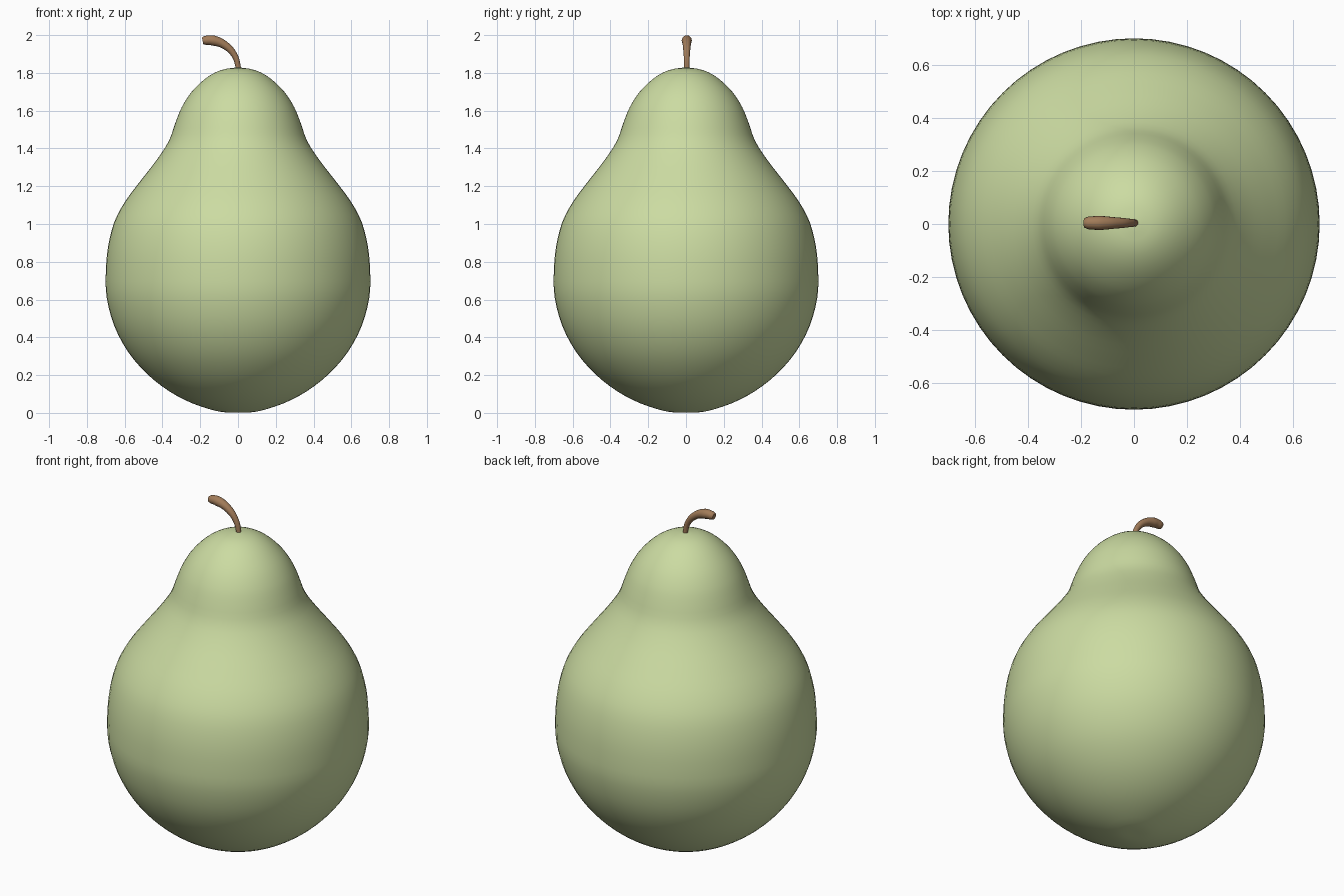
import bpy, bmesh, math
from mathutils import Vector

if "Cube" in bpy.data.objects:
    bpy.data.objects.remove(bpy.data.objects["Cube"])


def material(name, color):
    m = bpy.data.materials.new(name)
    m.diffuse_color = color
    m.use_nodes = True
    m.node_tree.nodes["Principled BSDF"].inputs["Base Color"].default_value = m.diffuse_color
    return m


def smooth_points(pts, steps):
    """Catmull-Rom curve through 2D points."""
    p = [Vector(q) for q in pts]
    p = [2 * p[0] - p[1]] + p + [2 * p[-1] - p[-2]]
    out = []
    for i in range(1, len(p) - 2):
        a, b, c, d = p[i - 1:i + 3]
        for s in range(steps):
            t = s / steps
            out.append(0.5 * (2 * b + (c - a) * t + (2 * a - 5 * b + 4 * c - d) * t * t
                              + (3 * b - a - 3 * c + d) * t ** 3))
    out.append(p[-2])
    return out


# Pear body: lathed profile (radius, height)
profile = [(0, 0.002), (0.10, 0.007), (0.24, 0.05), (0.365, 0.115), (0.48, 0.205),
           (0.58, 0.32), (0.655, 0.46), (0.695, 0.61), (0.70, 0.74), (0.688, 0.88),
           (0.655, 1.01), (0.597, 1.12), (0.515, 1.23), (0.43, 1.34), (0.366, 1.44),
           (0.33, 1.54), (0.297, 1.62), (0.245, 1.70), (0.17, 1.772), (0.09, 1.815), (0, 1.83)]
bm = bmesh.new()
verts = [bm.verts.new((max(q.x, 0), 0, q.y)) for q in smooth_points(profile, 3)]
edges = [bm.edges.new(e) for e in zip(verts, verts[1:])]
bmesh.ops.spin(bm, geom=verts + edges, axis=(0, 0, 1), cent=(0, 0, 0),
               angle=math.tau, steps=64, use_merge=True)
bmesh.ops.remove_doubles(bm, verts=bm.verts, dist=0.0005)
bmesh.ops.recalc_face_normals(bm, faces=bm.faces)
for f in bm.faces:
    f.smooth = True
mesh = bpy.data.meshes.new("pear_body")
bm.to_mesh(mesh)
bm.free()
body = bpy.data.objects.new("pear_body", mesh)
bpy.context.collection.objects.link(body)
mesh.materials.append(material("pear_green", (0.60, 0.71, 0.36, 1)))

# Stem: curved tube that thickens toward the tip (x, z, radius)
path = [(0.002, 1.79, 0.015), (0, 1.835, 0.014), (-0.018, 1.892, 0.016),
        (-0.067, 1.945, 0.021), (-0.13, 1.971, 0.027), (-0.172, 1.972, 0.024),
        (-0.187, 1.969, 0.018)]
curve = bpy.data.curves.new("stem", 'CURVE')
curve.dimensions = '3D'
curve.bevel_depth = 1.0
curve.bevel_resolution = 6
curve.use_fill_caps = True
spline = curve.splines.new('BEZIER')
spline.bezier_points.add(len(path) - 1)
for pt, (x, z, r) in zip(spline.bezier_points, path):
    pt.co = (x, 0.004, z)
    pt.radius = r
    pt.handle_left_type = pt.handle_right_type = 'AUTO'
spline.resolution_u = 6
stem = bpy.data.objects.new("stem", curve)
bpy.context.collection.objects.link(stem)
curve.materials.append(material("stem_brown", (0.36, 0.20, 0.10, 1)))
bpy.ops.object.select_all(action='DESELECT')
stem.select_set(True)
bpy.context.view_layer.objects.active = stem
bpy.ops.object.convert(target='MESH')
bpy.ops.object.shade_smooth_by_angle()
